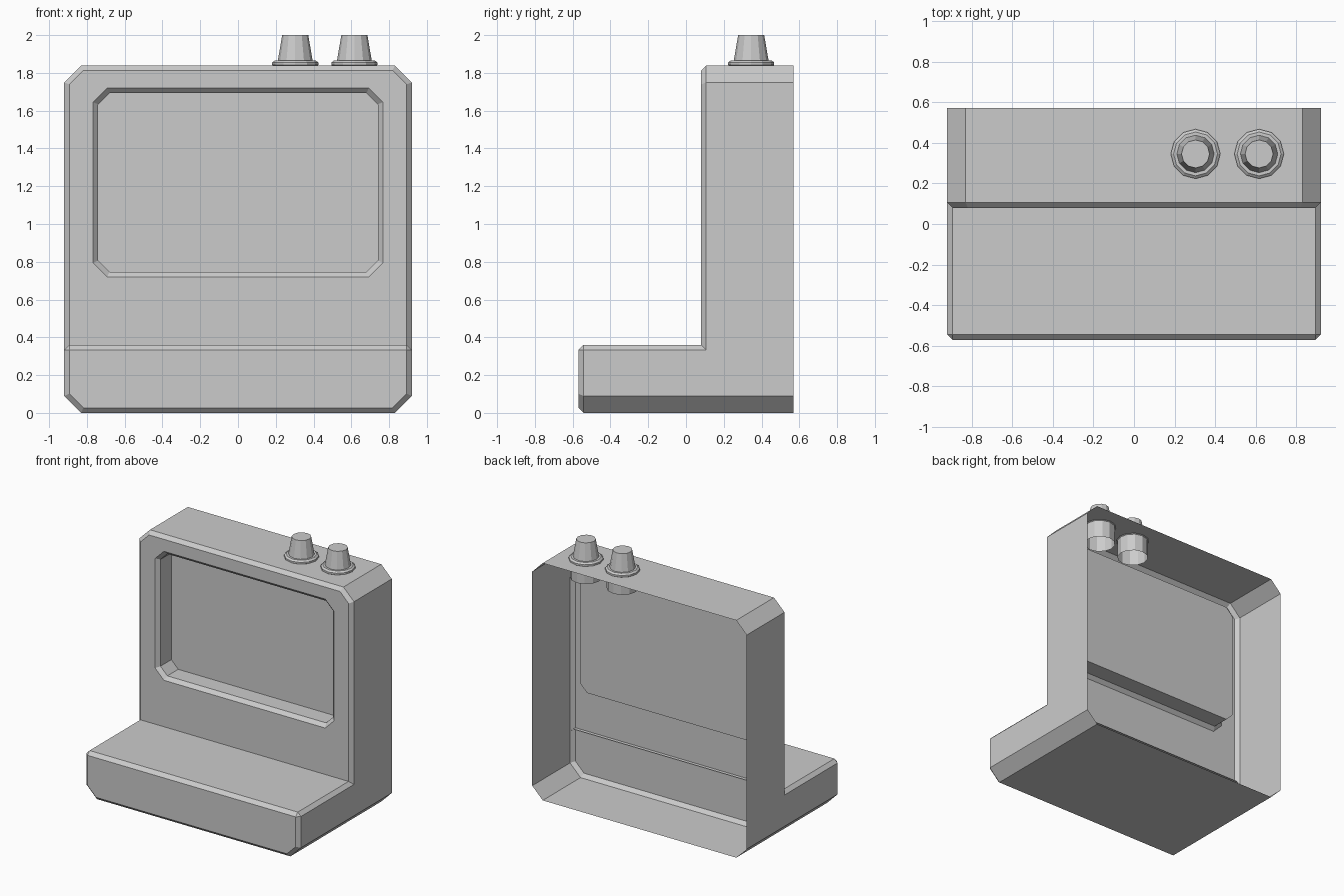
import bpy, bmesh, math

if "Cube" in bpy.data.objects:
    bpy.data.objects.remove(bpy.data.objects["Cube"])

BEVEL = 0.027


def outline(y, hx, z0, z1, low, high, inset=0.0):
    """Corner-cut rectangle at depth y, optionally offset inwards."""
    k = inset * (2 - math.sqrt(2))
    lo, hi = max(low - k, 0), high - k
    if high <= BEVEL:
        hi = 0 if inset else high
    hx, z0, z1 = hx - inset, z0 + inset, z1 - inset
    return [(hx - lo, y, z0), (hx, y, z0 + lo), (hx, y, z1 - hi), (hx - hi, y, z1),
            (-hx + hi, y, z1), (-hx, y, z1 - hi), (-hx, y, z0 + lo), (-hx + lo, y, z0)]


def loft(name, loops):
    """Skin consecutive loops, cap the last one and leave the first open."""
    bm = bmesh.new()
    rings = [[bm.verts.new(p) for p in loop] for loop in loops]
    n = len(rings[0])
    for a, b in zip(rings, rings[1:]):
        for i in range(n):
            j = (i + 1) % n
            bm.faces.new((a[i], a[j], b[j], b[i]))
    bm.faces.new(rings[-1])
    bmesh.ops.remove_doubles(bm, verts=bm.verts[:], dist=1e-4)
    mesh = bpy.data.meshes.new(name)
    bm.to_mesh(mesh)
    bm.free()
    obj = bpy.data.objects.new(name, mesh)
    bpy.context.collection.objects.link(obj)
    return obj


# Upright housing: open-backed shell with bevelled front and recessed screen
body = (0.92, 0, 1.84, 0.09, 0.09)
screen = (0.767, 0.72, 1.72, 0.075, 0.075)
loft("housing", [
    outline(0.57, *body),
    outline(0.08 + BEVEL, *body),
    outline(0.08, *body, inset=BEVEL),
    outline(0.08, *screen),
    outline(0.08 + BEVEL, *screen, inset=BEVEL),
    outline(0.24, *screen, inset=BEVEL),
])

# Base ledge projecting forward from the housing
base = (0.92, 0, 0.36, 0.09, BEVEL)
loft("base_ledge", [
    outline(0.08 + BEVEL, *base),
    outline(-0.57 + BEVEL, *base),
    outline(-0.57, *base, inset=BEVEL),
])

# Two tapered knobs, with open sleeves reaching down inside the housing
SIDES = 12
knob_profile = [(0.112, 1.70), (0.112, 1.835), (0.122, 1.842), (0.122, 1.855),
                (0.108, 1.866), (0.092, 1.866), (0.069, 2.0)]
for name, x in (("left_knob", 0.303), ("right_knob", 0.616)):
    loft(name, [[(x + r * math.cos(math.tau * i / SIDES),
                  0.345 + r * math.sin(math.tau * i / SIDES), z)
                 for i in range(SIDES)] for r, z in knob_profile])
